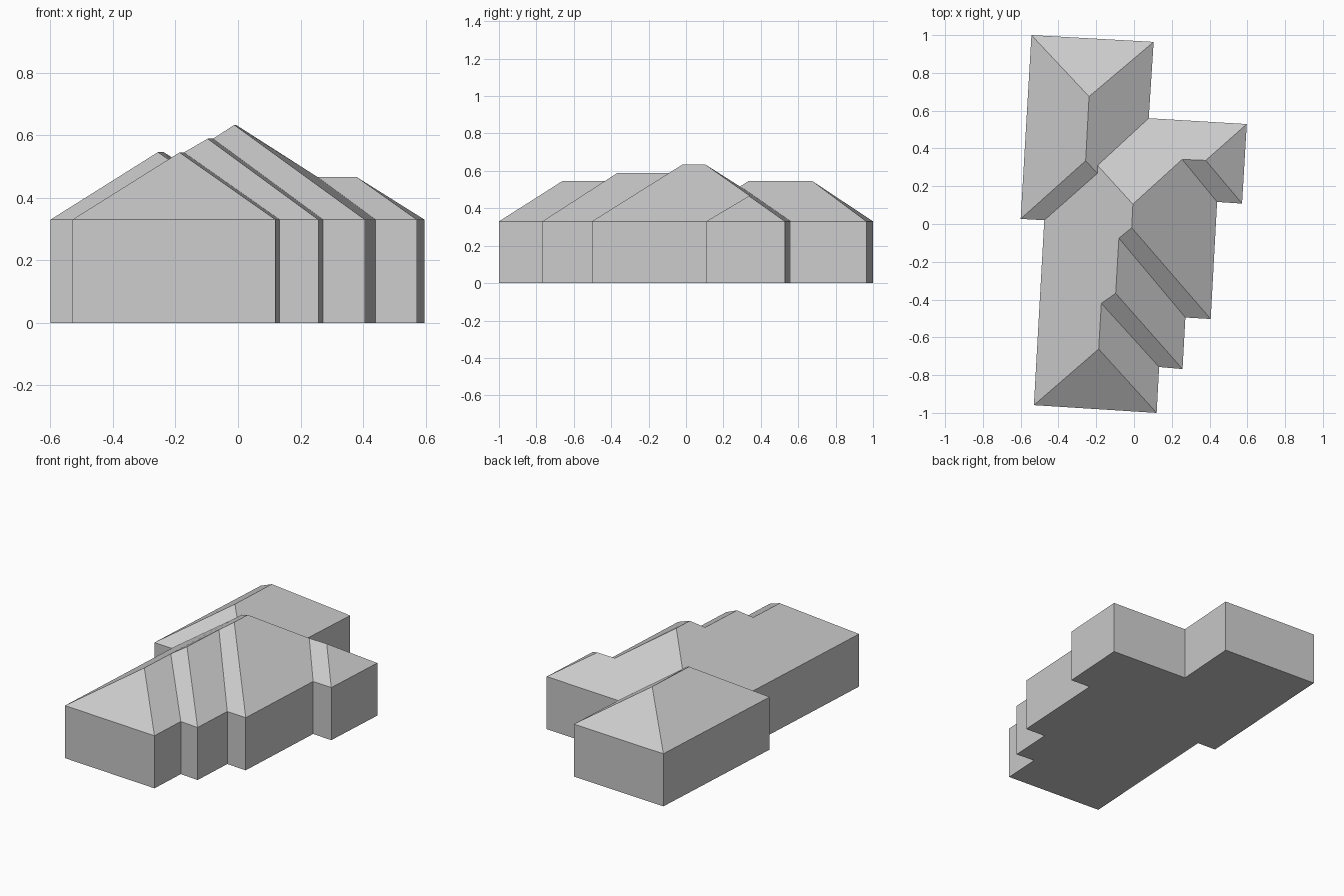
import bpy
import bmesh

EAVE = 0.33

cube = bpy.data.objects.get("Cube")
if cube:
    bpy.data.objects.remove(cube, do_unlink=True)

# Single plain grey for the whole building
grey = bpy.data.materials.new("plain_grey")
grey.use_nodes = True
grey.diffuse_color = (0.6, 0.6, 0.6, 1)
grey.node_tree.nodes["Principled BSDF"].inputs["Base Color"].default_value = grey.diffuse_color

# Footprint corners, clockwise from the back corner of the rear wing
footprint = {
    "A": (-0.543, 1.0), "B": (0.104, 0.964), "C": (0.078, 0.56), "D": (0.597, 0.529),
    "E": (0.572, 0.108), "F": (0.44, 0.117), "G": (0.406, -0.503), "H": (0.272, -0.495),
    "I": (0.257, -0.768), "J": (0.133, -0.757), "K": (0.12, -1.0), "L": (-0.53, -0.959),
    "M": (-0.475, 0.02), "N": (-0.6, 0.027),
}

# Ridge ends and valley junctions of the roof
ridges = {
    "p": (-0.238, 0.675, 0.546), "q": (-0.256, 0.335, 0.546),   # rear wing ridge
    "r": (-0.194, 0.268, 0.503), "t": (-0.193, 0.31, 0.503),    # valley between wings
    "a": (-0.006, 0.105, 0.633), "b": (-0.012, -0.02, 0.633),   # main ridge
    "c": (-0.08, -0.075, 0.589), "d": (-0.097, -0.367, 0.589),  # middle step ridge
    "e": (-0.173, -0.42, 0.545), "f": (-0.187, -0.662, 0.545),  # front step ridge
    "g": (0.38, 0.337, 0.466), "h": (0.255, 0.342, 0.466),      # side wing ridge
}

# One roof slope per wall, running from the wall's first corner to its second
slopes = ["ApB", "BpqrtC", "CtahgD", "DgE", "EghF", "FhabG", "GbcH",
          "HcdI", "IdeJ", "JefK", "KfL", "LfedcbatrM", "MrqN", "NqpA"]


def finish(bm, name):
    mesh = bpy.data.meshes.new(name)
    bm.to_mesh(mesh)
    bm.free()
    mesh.materials.append(grey)
    obj = bpy.data.objects.new(name, mesh)
    bpy.context.collection.objects.link(obj)
    return obj


# Walls and floor: the footprint raised to the eaves, left open under the roof
bm = bmesh.new()
low = [bm.verts.new((x, y, 0)) for x, y in footprint.values()]
high = [bm.verts.new((x, y, EAVE)) for x, y in footprint.values()]
bm.faces.new(low)
for i in range(len(low)):
    j = (i + 1) % len(low)
    bm.faces.new((low[j], low[i], high[i], high[j]))
finish(bm, "house_walls")

# Hipped roof
bm = bmesh.new()
points = {key: bm.verts.new((x, y, EAVE)) for key, (x, y) in footprint.items()}
points.update({key: bm.verts.new(co) for key, co in ridges.items()})
for slope in slopes:
    bm.faces.new([points[key] for key in slope])
finish(bm, "hipped_roof")
